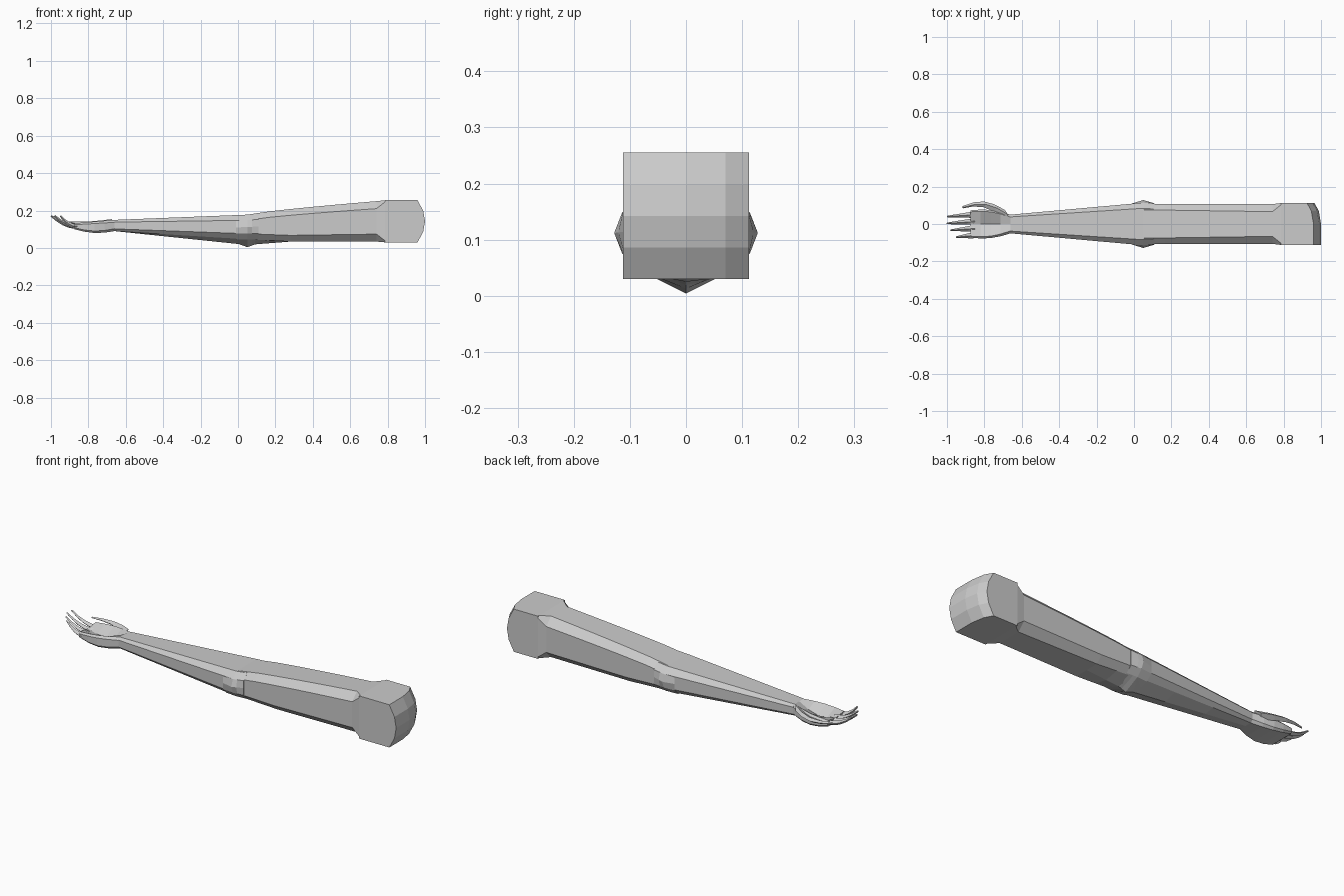
import bpy
import bmesh
from math import sin, pi
from mathutils import Vector

default_cube = bpy.data.objects.get("Cube")
if default_cube:
    bpy.data.objects.remove(default_cube, do_unlink=True)

# Single plain colour
shade = 0.6
grey = bpy.data.materials.new("plain_grey")
grey.use_nodes = True
grey.diffuse_color = (shade, shade, shade, 1)
principled = grey.node_tree.nodes["Principled BSDF"]
principled.inputs["Base Color"].default_value = grey.diffuse_color


def mix(start, end, amount):
    return start + (end - start) * amount


def steps(count):
    return [index / count for index in range(count + 1)]


def loft(name, rings):
    """Skin a list of equal-sized rings and cap both ends."""
    bm = bmesh.new()
    loops = [[bm.verts.new(point) for point in ring] for ring in rings]
    for ring, following in zip(loops, loops[1:]):
        for index in range(len(ring)):
            before = index - 1
            bm.faces.new((ring[before], ring[index], following[index], following[before]))
    bm.faces.new(loops[0])
    bm.faces.new(loops[-1])
    bmesh.ops.recalc_face_normals(bm, faces=bm.faces)
    mesh = bpy.data.meshes.new(name)
    bm.to_mesh(mesh)
    bm.free()
    mesh.materials.append(grey)
    part = bpy.data.objects.new(name, mesh)
    bpy.context.collection.objects.link(part)


def section(x, width, bottom, top, chamfer, keel=0, dip=0, bulge=0):
    """Chamfered box outline with a bottom keel, a top dip and side bulges."""
    middle = (bottom + top) / 2
    inner = width - chamfer
    side = [(inner, bottom), (width, bottom + chamfer), (width + bulge, middle),
            (width, top - chamfer), (inner, top)]
    left = [(x, y, z) for y, z in side]
    right = [(x, -y, z) for y, z in reversed(side)]
    return [(x, 0, bottom - keel)] + left + [(x, 0, top - dip)] + right


def digit(name, path, thickness):
    """Tapered four-sided finger along a path."""
    rings = []
    for index, point in enumerate(path):
        radius = thickness * mix(1, 0.25, index / (len(path) - 1))
        across = Vector((0, radius, 0))
        upward = Vector((radius, 0, radius)) * 0.7
        centre = Vector(point)
        rings.append([centre + across, centre + upward, centre - across, centre - upward])
    loft(name, rings)


wrist_x, wrist_width, wrist_bottom, wrist_top = -0.66, 0.05, 0.09, 0.15
elbow_x, elbow_width, elbow_bottom, elbow_top = 0.05, 0.114, 0.046, 0.178
arm_width, arm_bottom = 0.106, 0.034
block_x, block_width, block_bottom, block_top = 0.785, 0.112, 0.03, 0.255

# Forearm, widening from the wrist and deepening into a keel
loft("forearm", [
    section(mix(wrist_x, elbow_x, t), mix(wrist_width, elbow_width, t),
            mix(wrist_bottom, elbow_bottom, t), mix(wrist_top, elbow_top, t),
            chamfer=mix(0.012, 0.03, t), keel=0.03 * t)
    for t in steps(3)])

# Elbow, with a point below and on both sides
loft("elbow", [
    section(elbow_x + 0.06 * s, elbow_width - 0.004 * abs(s), elbow_bottom,
            elbow_top + 0.005 * s, chamfer=0.03,
            keel=mix(0.042, 0.02, abs(s)), bulge=mix(0.014, 0, abs(s)))
    for s in (-1, 0, 0.4, 1)])

# Upper arm, rising towards the shoulder
loft("upper_arm", [
    section(mix(elbow_x, 0.74, t), arm_width, mix(elbow_bottom, arm_bottom, min(1, t * 3)),
            mix(elbow_top, 0.25, t ** 0.8), chamfer=mix(0.03, 0.04, t),
            keel=0.03 * max(0, 1 - t * 3))
    for t in steps(6)])

# Sloping collar between the upper arm and the shoulder
loft("shoulder_collar", [
    section(0.74, arm_width, arm_bottom, 0.25, chamfer=0.04),
    section(block_x, block_width, block_bottom, block_top, chamfer=0.01)])


def block_outline(y, cut):
    """Side profile of the shoulder block, with a bowed outer end."""
    bowed = [(1 - cut - 0.04 * (2 * t - 1) ** 2, y, mix(block_bottom, block_top, t))
             for t in steps(4)]
    return [(block_x, y, block_bottom)] + bowed + [(block_x, y, block_top)]


# Shoulder block, cut back along its rear edge
loft("shoulder", [block_outline(-block_width, cut=0), block_outline(0, cut=0),
                  block_outline(0.07, cut=0.012), block_outline(block_width, cut=0.035)])

# Cupped palm, deepest in the middle
knuckle_x = -0.875
loft("palm", [
    section(mix(wrist_x, knuckle_x, t), mix(wrist_width, 0.073, t) + 0.014 * sin(pi * t),
            mix(wrist_bottom, 0.1, t) - 0.015 * sin(pi * t), mix(wrist_top, 0.132, t),
            chamfer=mix(0.013, 0.008, t), dip=0.03 * sin(pi * t) + 0.01 * t)
    for t in steps(4)])

# Fingers, fanned out and curling upward
tips = {"index": -0.998, "middle": -1, "ring": -0.98, "little": -0.95}
for place, (label, tip) in enumerate(tips.items()):
    root = mix(0.05, -0.06, place / 3)
    digit(label + "_finger",
          [(mix(-0.86, tip, t), root - 0.01 * t, 0.114 + 0.058 * t * t) for t in steps(4)],
          thickness=0.017)

# Thumb, bowed outward from the wrist
digit("thumb",
      [(mix(-0.69, -0.915, t), mix(wrist_width, 0.09, t) + 0.035 * sin(pi * t),
        0.137 - 0.006 * sin(pi * t)) for t in steps(4)],
      thickness=0.025)
